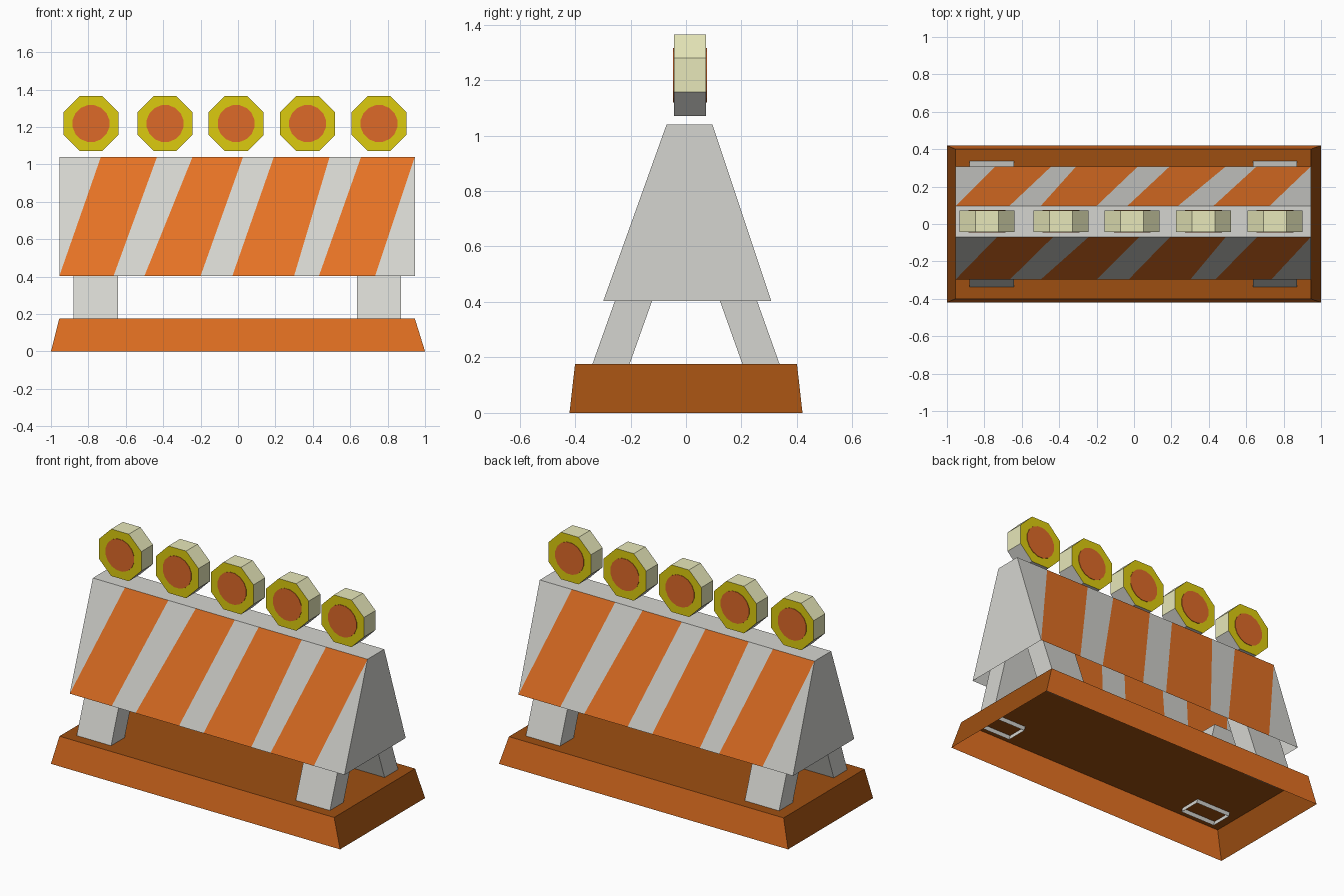
import bpy, bmesh, math
from mathutils import Vector

cube = bpy.data.objects.get("Cube")
if cube:
    bpy.data.objects.remove(cube, do_unlink=True)


def material(name, *srgb):
    lin = [((c / 255 + 0.055) / 1.055) ** 2.4 for c in srgb] + [1]
    m = bpy.data.materials.new(name)
    m.use_nodes = True
    m.diffuse_color = lin
    m.node_tree.nodes["Principled BSDF"].inputs["Base Color"].default_value = lin
    return m


GREY = material("light grey", 213, 213, 208)
ORANGE = material("stripe orange", 238, 119, 38)
BASE = material("base orange", 228, 113, 34)
BROWN = material("base brown", 158, 79, 17)
YELLOW = material("lamp yellow", 220, 203, 14)
LENS = material("lens orange", 222, 106, 40)
CREAM = material("lamp cream", 232, 232, 186)


def build(name, faces, mats):
    """faces: list of (points, material index), turned to face away from the middle."""
    bm = bmesh.new()
    pts = [Vector(p) for f, _ in faces for p in f]
    mid = sum(pts, Vector()) / len(pts)
    for f, mi in faces:
        face = bm.faces.new([bm.verts.new(p) for p in f])
        face.material_index = mi
        face.normal_update()
        if face.normal.dot(face.calc_center_median() - mid) < 0:
            face.normal_flip()
    bmesh.ops.remove_doubles(bm, verts=bm.verts, dist=0.0005)
    me = bpy.data.meshes.new(name)
    bm.to_mesh(me)
    bm.free()
    for m in mats:
        me.materials.append(m)
    ob = bpy.data.objects.new(name, me)
    bpy.context.collection.objects.link(ob)
    return ob


def rect(x0, x1, y0, y1, z):
    return [(x0, y0, z), (x1, y0, z), (x1, y1, z), (x0, y1, z)]


def shell(name, low, high, mats, rule):
    """Four walls and a top, open underneath; rule gives each wall's material."""
    faces = [(high, rule(4))]
    for i in range(4):
        j = (i + 1) % 4
        faces.append(([low[i], low[j], high[j], high[i]], rule(i)))
    return build(name, faces, mats)


# Tapered hollow base: orange long walls, brown ends and top
shell("base", rect(-1, 1, -0.42, 0.42, 0), rect(-0.955, 0.945, -0.4, 0.4, 0.177),
      [BASE, BROWN], lambda i: 0 if i in (0, 2) else 1)

# Four slanted legs reaching up into the frame
Z0, Z1, SLOPE = 0.155, 0.6, 0.356
for side, x0, x1 in (("right", -0.88, -0.642), ("left", 0.635, 0.872)):
    for end, s in (("front", -1), ("back", 1)):
        def section(z):
            outer = 0.337 - SLOPE * (z - 0.177)
            return rect(x0, x1, s * outer, s * (outer - 0.134), z)
        shell(f"{end}_{side}_leg", section(Z0), section(Z1), [GREY], lambda i: 0)

# Striped sloping panels: stripe borders as (x at bottom, x at top)
XL, XR, ZB, ZT = -0.955, 0.945, 0.404, 1.04
BORDERS = [(XL, XL), (XL, -0.733), (-0.665, -0.433), (-0.5, -0.243), (-0.2, 0.027),
           (-0.03, 0.192), (0.3, 0.49), (0.433, 0.658), (0.733, XR), (XR, XR)]


def panel(turn, yb, yt):
    out = []
    for i, ((b0, t0), (b1, t1)) in enumerate(zip(BORDERS, BORDERS[1:])):
        pts = []
        for x, y, z in ((b0, yb, ZB), (b1, yb, ZB), (t1, yt, ZT), (t0, yt, ZT)):
            p = (XL + XR - x if turn else x, y, z)
            if p not in pts:
                pts.append(p)
        out.append((pts, i % 2))
    return out


YB, YT = (-0.298, 0.307), (-0.07, 0.095)
frame = panel(False, YB[0], YT[0]) + panel(True, YB[1], YT[1])
frame.append((rect(XL, XR, *YT, ZT), 0))
for x in (XL, XR):
    frame.append(([(x, YB[0], ZB), (x, YB[1], ZB), (x, YT[1], ZT), (x, YT[0], ZT)], 0))
build("striped_frame", frame, [GREY, ORANGE])


# Octagonal warning lamps with round lenses on both faces
def ring(cx, y, cz, r, n):
    return [(cx + r * math.cos((i + 0.5) * math.tau / n), y,
             cz + r * math.sin((i + 0.5) * math.tau / n)) for i in range(n)]


Y0, Y1, CZ = -0.043, 0.072, 1.218
R = 0.147 / math.cos(math.pi / 8)
for k, cx in enumerate((-0.786, -0.39, -0.01, 0.372, 0.754), 1):
    a, b = ring(cx, Y0, CZ, R, 8), ring(cx, Y1, CZ, R, 8)
    faces = [(a, 1), (b, 1)]
    for i in range(8):
        j = (i + 1) % 8
        underside = (a[i][2] + a[j][2]) / 2 < CZ - 0.05
        faces.append(([a[i], a[j], b[j], b[i]], 2 if underside else 0))
    build(f"lamp_{k}", faces, [CREAM, YELLOW, GREY])
    for end, y, s in (("front", Y0, -1), ("back", Y1, 1)):
        rim, disc = ring(cx, y, CZ, 0.1, 16), ring(cx, y + s * 0.003, CZ, 0.1, 16)
        plate = [(disc, 0)]
        for i in range(16):
            j = (i + 1) % 16
            plate.append(([rim[i], rim[j], disc[j], disc[i]], 0))
        build(f"lamp_{k}_{end}_lens", plate, [LENS])
